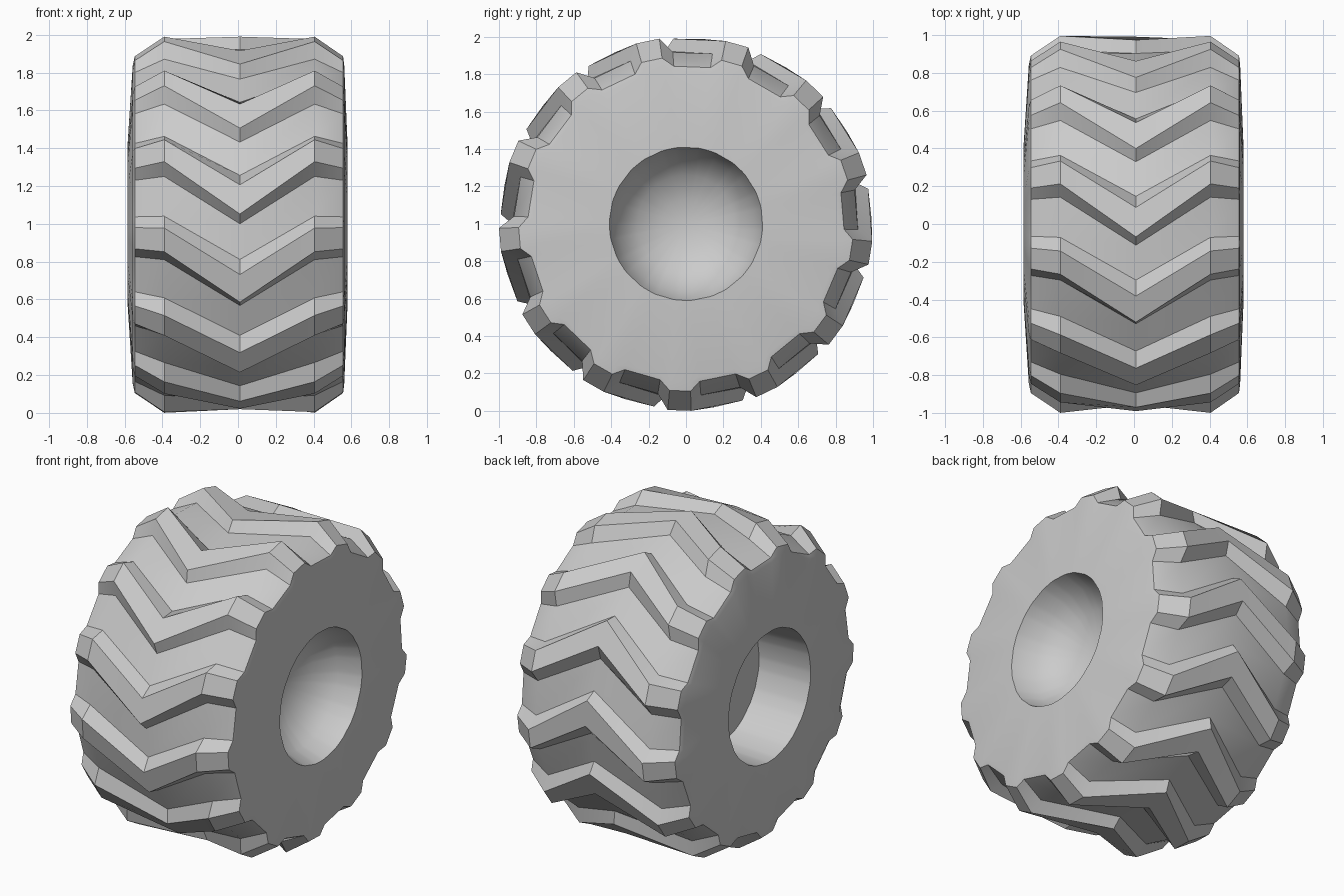
import bpy, bmesh
from math import sin, cos, radians

if "Cube" in bpy.data.objects:
    bpy.data.objects.remove(bpy.data.objects["Cube"])

LUGS = 13
STEP = 360 / LUGS
# lug cross-section angles (degrees): lower root, lower land, upper land, upper root
MID = (0, 3, 12, 16)
EDGE = (15.8, 19.2, 26.4, 30.2)

# columns across the tyre: x, groove radius, lug radius, angles
columns = [
    (-0.235, 0.0, 0.0, EDGE),      # left recess floor centre
    (-0.235, 0.395, 0.395, EDGE),  # left recess floor edge
    (-0.585, 0.41, 0.41, EDGE),    # left recess rim
    (-0.557, 0.82, 0.845, EDGE),   # left sidewall
    (-0.546, 0.845, 0.895, EDGE),  # left shoulder
    (-0.39, 0.92, 1.0, EDGE),      # left tread corner
    (0.01, 0.93, 0.992, MID),      # chevron tip
    (0.405, 0.92, 1.0, EDGE),      # right tread corner
    (0.556, 0.845, 0.895, EDGE),   # right shoulder
    (0.562, 0.82, 0.845, EDGE),    # right sidewall
    (0.58, 0.41, 0.41, EDGE),      # right bowl rim
    (0.44, 0.365, 0.365, EDGE),
    (0.34, 0.26, 0.26, EDGE),
    (0.29, 0.13, 0.13, EDGE),
    (0.275, 0.0, 0.0, EDGE),       # right bowl centre
]


def make_ring(bm, x, groove, lug, angles):
    ring = []
    for k in range(LUGS):
        for i, a in enumerate(angles):
            t = radians(a + k * STEP)
            r = lug if i in (1, 2) else groove
            ring.append(bm.verts.new((x, -r * cos(t), 1 + r * sin(t))))
    return ring


# tyre: rings joined side to side, lugs follow the chevron angles
bm = bmesh.new()
rings = [make_ring(bm, *c) for c in columns]
n = len(rings[0])
for a, b in zip(rings, rings[1:]):
    for i in range(n):
        j = (i + 1) % n
        bm.faces.new((a[i], a[j], b[j], b[i]))
bmesh.ops.remove_doubles(bm, verts=bm.verts, dist=0.0005)
bmesh.ops.recalc_face_normals(bm, faces=bm.faces)
mesh = bpy.data.meshes.new("tyre")
bm.to_mesh(mesh)
bm.free()
tyre = bpy.data.objects.new("tyre", mesh)
bpy.context.collection.objects.link(tyre)

bpy.context.view_layer.objects.active = tyre
tyre.select_set(True)
bpy.ops.object.shade_smooth_by_angle(angle=radians(32))
